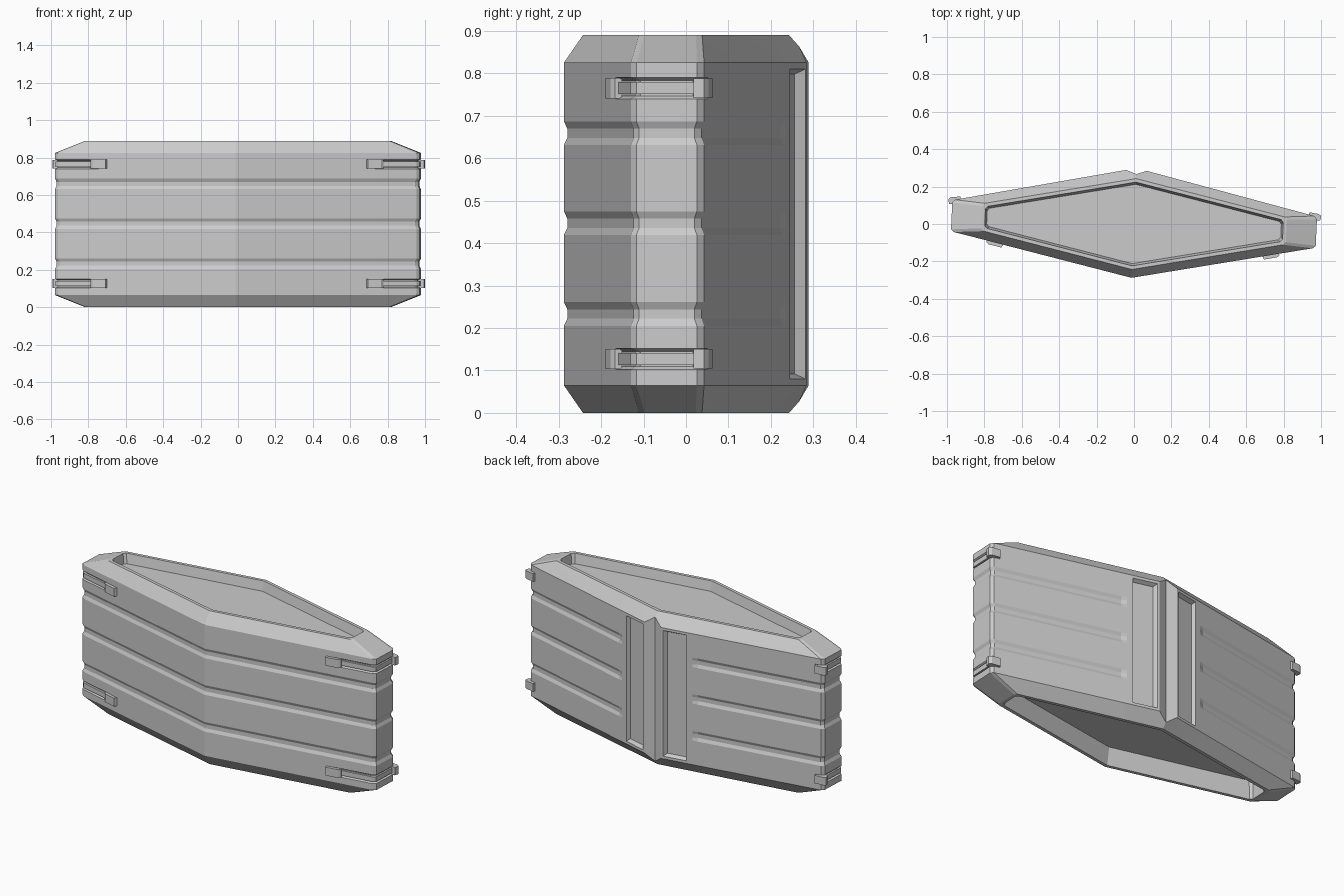
import bpy, bmesh, math

if "Cube" in bpy.data.objects:
    bpy.data.objects.remove(bpy.data.objects["Cube"])

TILT = math.radians(-2.6)      # whole model is turned slightly about z
RIBS, CLIPS = (0.233, 0.447, 0.659), (0.127, 0.765)


def finish(name, bm):
    bmesh.ops.recalc_face_normals(bm, faces=bm.faces)
    me = bpy.data.meshes.new(name)
    bm.to_mesh(me)
    bm.free()
    ob = bpy.data.objects.new(name, me)
    bpy.context.collection.objects.link(ob)
    ob.rotation_euler.z = TILT
    return ob


def loft(name, rings):
    bm = bmesh.new()
    loops = [[bm.verts.new(p) for p in r] for r in rings]
    n = len(loops[0])
    for a, b in zip(loops, loops[1:]):
        for i in range(n):
            j = (i + 1) % n
            bm.faces.new((a[i], a[j], b[j], b[i]))
    bm.faces.new(loops[0])
    bm.faces.new(loops[-1])
    return finish(name, bm)


def front_y(x):
    return -0.288 + 0.21 * x


def back_y(x):
    return 0.299 - 0.221 * x


# Half outline: x, y, inward direction, rib mask, clip slot mask
HALF = [(0, front_y(0), 0, 1, 1, 0),
        (0.74, front_y(0.74), 0, 1, 1, 0),
        (0.76, front_y(0.76), 0, 1, 1, 1),
        (0.96, front_y(0.96), -1, 0.8, 1, 1),
        (0.976, -0.073, -1, 0.8, 1, 1),
        (0.976, 0.07, -1, -0.8, 1, 1),
        (0.962, back_y(0.962), -1, -0.8, 1, 1),
        (0.945, back_y(0.945), 0, -1, 1, 1),
        (0.93, back_y(0.93), 0, -1, 1, 0),
        (0.262, back_y(0.262), 0, -1, 1, 0),
        (0.235, back_y(0.235), 0, -1, 0, 0),
        (0.055, back_y(0.055), 0, -1, 0, 0),
        (0, 0.267, 0, -1, 0, 0)]


def mirrored(half):
    return half + [(-x, y, z) for x, y, z in half[-2:0:-1]]


def body_ring(z, rib=0, slot=0):
    pts = []
    for x, y, dx, dy, rm, sm in HALF:
        d = rib * rm + slot * sm
        pts.append((x + dx * d, y + dy * d, z))
    # the rear vee runs out part-way up the chamfer
    apex_z = {0.065: 0.027, 0.825: 0.863}.get(z, z)
    pts[-1] = (0, 0.267, apex_z)
    return mirrored(pts)


def rim_ring(end, apex, z):
    pts = []
    for x, y, *_ in HALF:
        nx = x * end / 0.976
        ny = apex - 0.21 * nx - (0.012 if x == 0.976 else 0)
        pts.append((nx, math.copysign(ny, y), z))
    return mirrored(pts)


# Body: recessed ends, chamfers, ribs and clip slots in one loft
steps = []
for z in RIBS:
    steps += [(z - 0.028, 0, 0), (z - 0.011, 0.008, 0), (z + 0.011, 0.008, 0), (z + 0.028, 0, 0)]
for z in CLIPS:
    steps += [(z - 0.025, 0, 0), (z - 0.018, 0, 0.012), (z + 0.018, 0, 0.012), (z + 0.025, 0, 0)]
rings = [rim_ring(0.785, 0.208, 0.1), rim_ring(0.797, 0.224, 0), rim_ring(0.815, 0.243, 0),
         body_ring(0.065)]
rings += [body_ring(*s) for s in sorted(steps)]
rings += [body_ring(0.825), rim_ring(0.815, 0.243, 0.89), rim_ring(0.797, 0.224, 0.89),
          rim_ring(0.787, 0.212, 0.835)]
body = loft("body_shell", rings)

# Two tall rear recesses, cut with tapered blocks
for s in (-1, 1):
    layers = []
    for inset, off in ((-0.003, 0.006), (0.012, -0.022)):
        x0, x1, z0, z1 = 0.066 + inset, 0.2 - inset, 0.08 + inset, 0.81 - inset
        layers.append([(s * x, back_y(x) + off, z)
                       for x, z in ((x0, z0), (x1, z0), (x1, z1), (x0, z1))])
    cutter = loft("recess_cutter", layers)
    cutter.hide_render = True
    mod = body.modifiers.new("rear_recess", 'BOOLEAN')
    mod.operation, mod.solver, mod.object = 'DIFFERENCE', 'EXACT', cutter
    bpy.ops.object.select_all(action='DESELECT')
    bpy.context.view_layer.objects.active = body
    body.select_set(True)
    bpy.ops.object.modifier_apply(modifier=mod.name)
    bpy.data.objects.remove(cutter)

# Crisp edges everywhere except the soft front fold
bpy.ops.object.shade_smooth_by_angle(angle=math.radians(8))
sharp = body.data.attributes.get("sharp_edge")
if sharp:
    for e in body.data.edges:
        a, b = (body.data.vertices[i].co for i in e.vertices)
        if max(abs(a.x), abs(b.x)) < 1e-3 and max(a.y, b.y) < -0.27:
            sharp.data[e.index].value = False

# Clips: front pad, strap round the end, rear hook
PARTS = {
    "clip_pad": (0.024, [(0.69, -0.135), (0.78, -0.115), (0.784, -0.132),
                         (0.773, -0.143), (0.703, -0.158)]),
    "clip_strap": (0.014, [(0.77, -0.126), (0.958, -0.087), (0.974, -0.073), (0.974, 0.075),
                           (0.955, 0.075), (0.955, -0.06), (0.77, -0.1)]),
    "clip_hook": (0.023, [(0.93, 0.088), (0.958, 0.075), (0.96, 0.063), (0.993, 0.063),
                          (0.998, 0.088), (0.985, 0.098), (0.935, 0.105)]),
}
for name, (h, poly) in PARTS.items():
    for s in (-1, 1):
        for z in CLIPS:
            loft(name, [[(s * x, y, z + dz) for x, y in poly] for dz in (-h, h)])
